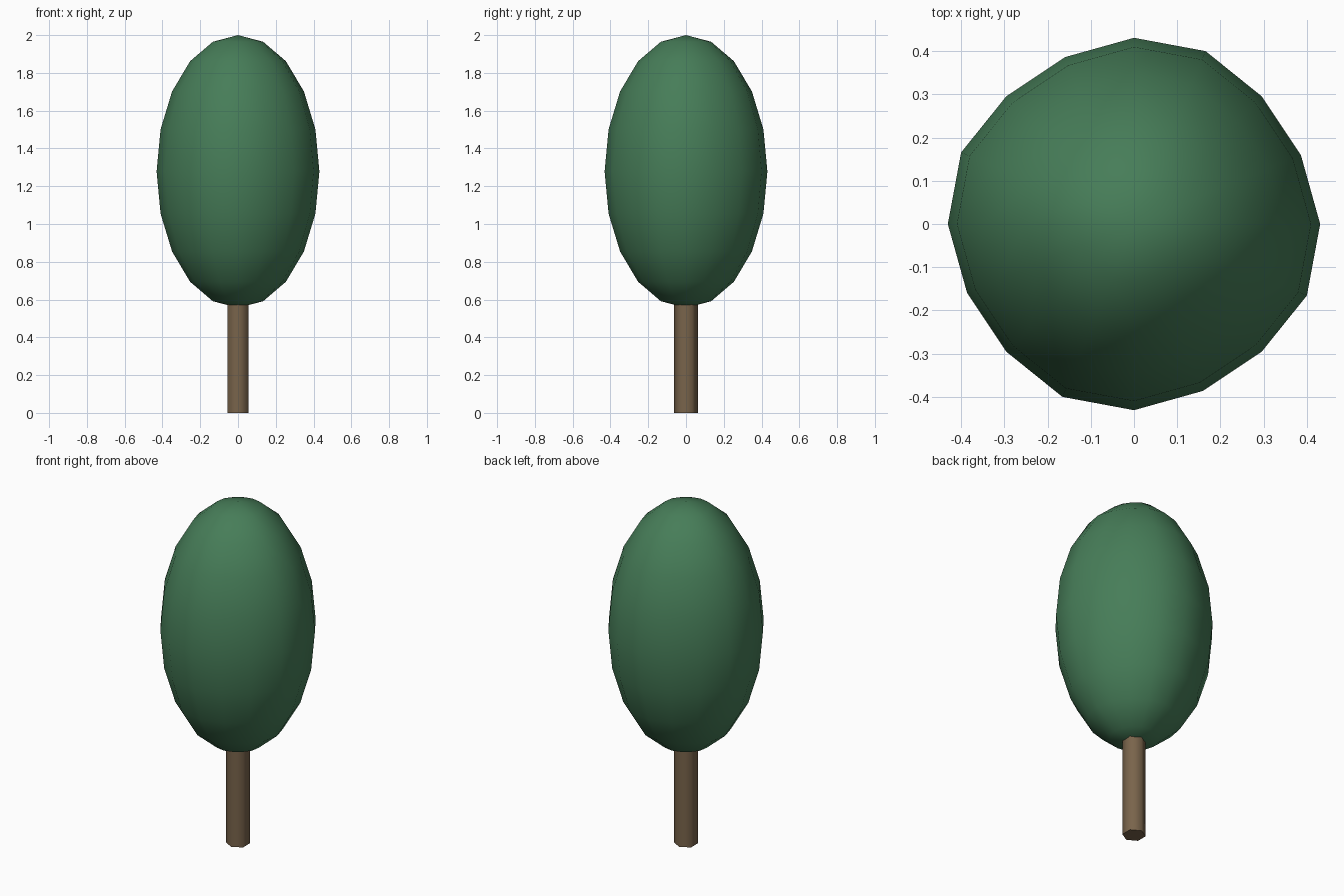
import bpy, bmesh
from math import hypot

if "Cube" in bpy.data.objects:
    bpy.data.objects.remove(bpy.data.objects["Cube"])


def finish(bm, name, colour):
    bmesh.ops.recalc_face_normals(bm, faces=bm.faces)
    for f in bm.faces:
        f.smooth = len(f.verts) < 5
    mesh = bpy.data.meshes.new(name)
    bm.to_mesh(mesh)
    bm.free()
    mat = bpy.data.materials.new(name + "_colour")
    mat.diffuse_color = (*colour, 1)
    mat.use_nodes = True
    mat.node_tree.nodes["Principled BSDF"].inputs["Base Color"].default_value = mat.diffuse_color
    mesh.materials.append(mat)
    obj = bpy.data.objects.new(name, mesh)
    bpy.context.collection.objects.link(obj)
    return obj


def angle_index(v, count):
    from math import atan2, tau
    return round(atan2(v.y, v.x) / tau * count) % count


# Crown: stretched 16 x 10 sphere, slightly pinched in each quarter
SEGMENTS = 16
PINCH = (1.0, 0.97, 0.97, 1.005)
bm = bmesh.new()
bmesh.ops.create_uvsphere(bm, u_segments=SEGMENTS, v_segments=10, radius=1)
for v in bm.verts:
    r = 0.431
    if hypot(v.co.x, v.co.y) > 0.01:
        r *= PINCH[angle_index(v.co, SEGMENTS) % 4]
    v.co = (v.co.x * r, v.co.y * r, 1.278 + v.co.z * 0.722)
finish(bm, "crown", (0.062, 0.205, 0.098))

# Trunk: six-sided post with corners on the y axis, running into the crown
bm = bmesh.new()
bmesh.ops.create_cone(bm, cap_ends=True, segments=6, radius1=0.063,
                      radius2=0.063, depth=0.66)
if max(v.co.x for v in bm.verts) > 0.06:
    for v in bm.verts:
        v.co.x, v.co.y = -v.co.y, v.co.x
bmesh.ops.translate(bm, verts=bm.verts, vec=(0, 0, 0.33))
finish(bm, "trunk", (0.19, 0.127, 0.07))
